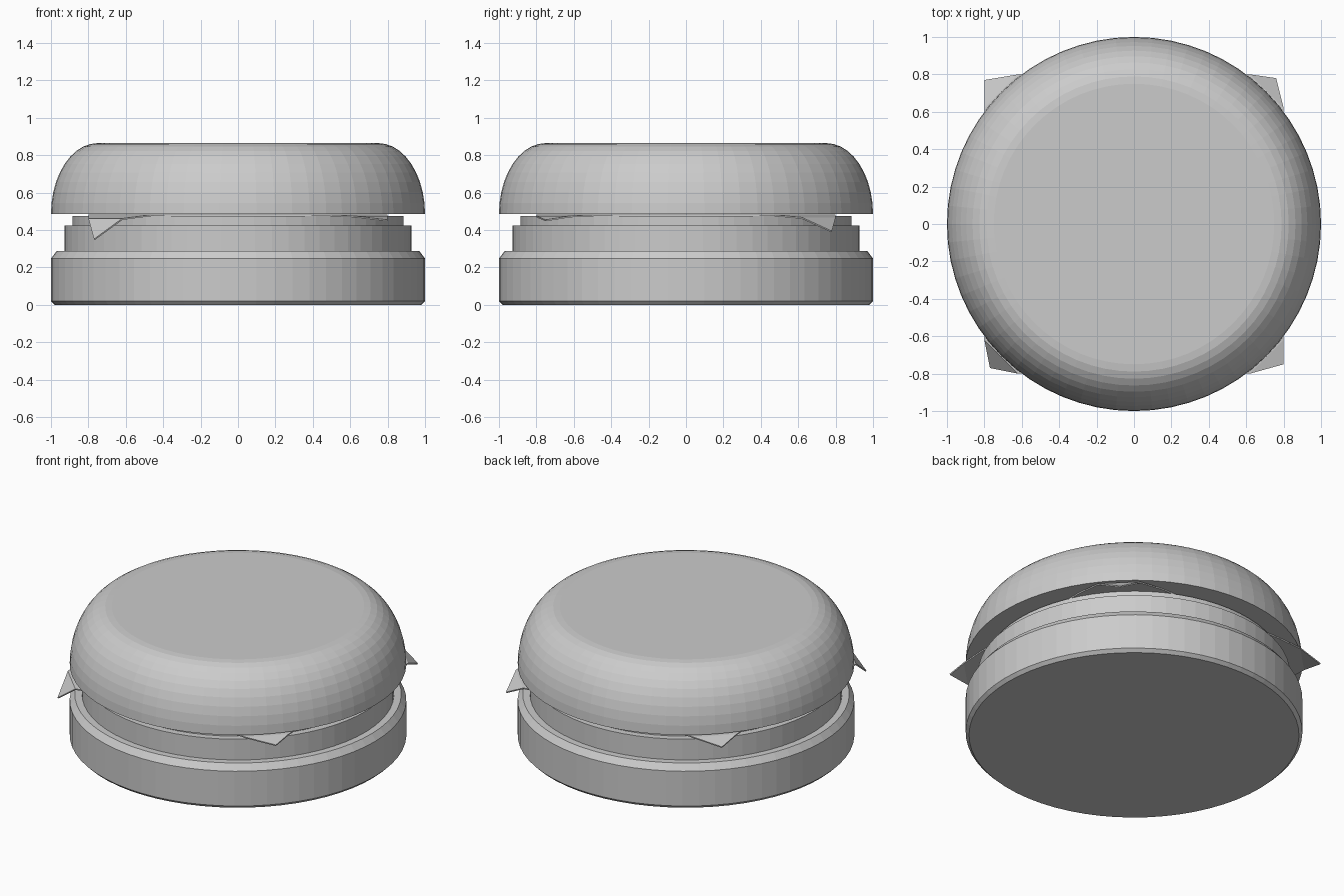
import bpy, bmesh, math

if "Cube" in bpy.data.objects:
    bpy.data.objects.remove(bpy.data.objects["Cube"])

SEG = 64

grey = bpy.data.materials.new("plain grey")
grey.diffuse_color = (0.6, 0.6, 0.6, 1)
grey.use_nodes = True
grey.node_tree.nodes["Principled BSDF"].inputs["Base Color"].default_value = grey.diffuse_color


def finish(bm, name):
    bmesh.ops.recalc_face_normals(bm, faces=bm.faces)
    mesh = bpy.data.meshes.new(name)
    bm.to_mesh(mesh)
    bm.free()
    mesh.materials.append(grey)
    obj = bpy.data.objects.new(name, mesh)
    bpy.context.collection.objects.link(obj)
    return obj


def lathe(name, profile):
    """Closed solid of revolution from (radius, z) points, bottom to top."""
    bm = bmesh.new()
    rings = [[bm.verts.new((r * math.cos(2 * math.pi * i / SEG),
                            r * math.sin(2 * math.pi * i / SEG), z))
              for i in range(SEG)] for r, z in profile]
    for a, b in zip(rings, rings[1:]):
        for i in range(SEG):
            j = (i + 1) % SEG
            bm.faces.new((a[i], a[j], b[j], b[i]))
    bm.faces.new(rings[0][::-1])
    bm.faces.new(rings[-1])
    return finish(bm, name)


# Round layers
lathe("bottom_bun", [(0.98, 0), (1, 0.02), (1, 0.248), (0.97, 0.288)])
lathe("patty", [(0.927, 0.28), (0.927, 0.424)])
lathe("filling_slice", [(0.885, 0.42), (0.885, 0.476)])

# Top bun: quarter-ellipse shoulder with a flat top
shoulder = [(0.75 + 0.25 * math.cos(t), 0.485 + 0.38 * math.sin(t))
            for t in (math.pi / 2 * k / 10 for k in range(11))]
lathe("top_bun", shoulder)

# Cheese slice: flat square whose four corners fold down by differing amounts
H, FLAT, FOLD, TOP = 0.8, 0.45, 0.62, 0.484
corners = [  # sign x, sign y, tip x, tip y, tip z, fold z
    (1, 1, 0.76, 0.78, 0.395, 0.468),
    (-1, 1, 0.80, 0.77, 0.45, 0.476),
    (-1, -1, 0.77, 0.77, 0.352, 0.462),
    (1, -1, 0.80, 0.75, 0.455, 0.476),
]
bm = bmesh.new()
flat_loop = []
for sx, sy, tx, ty, tz, fz in corners:
    a = bm.verts.new((sx * H, sy * FLAT, TOP))
    b = bm.verts.new((sx * FLAT, sy * H, TOP))
    c = bm.verts.new((sx * H, sy * FOLD, fz))
    d = bm.verts.new((sx * FOLD, sy * H, fz))
    tip = bm.verts.new((sx * tx, sy * ty, tz))
    bm.faces.new((a, c, d, b) if sx * sy > 0 else (b, d, c, a))
    bm.faces.new((c, tip, d) if sx * sy > 0 else (d, tip, c))
    flat_loop += [a, b] if sx * sy > 0 else [b, a]
bm.faces.new(flat_loop)
cheese = finish(bm, "cheese_slice")
solid = cheese.modifiers.new("thickness", 'SOLIDIFY')
solid.thickness = 0.008
solid.offset = -1
